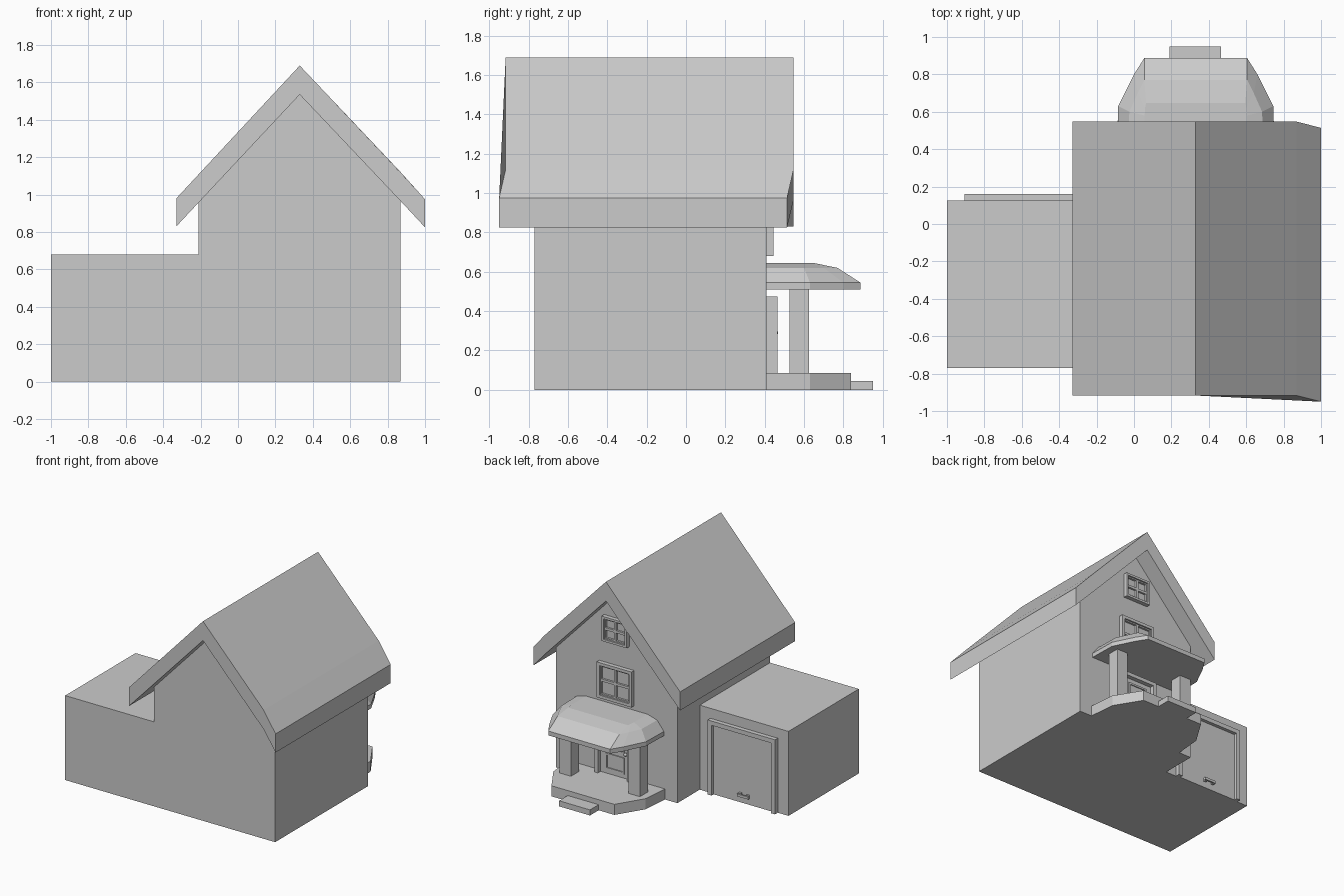
import bpy, bmesh
from mathutils import Vector

if "Cube" in bpy.data.objects:
    bpy.data.objects.remove(bpy.data.objects["Cube"])

CX = 0.33          # centre line of the main house
WALL = 0.41        # porch-side wall of the house


def finish(name, bm):
    bmesh.ops.recalc_face_normals(bm, faces=bm.faces)
    me = bpy.data.meshes.new(name)
    bm.to_mesh(me)
    bm.free()
    ob = bpy.data.objects.new(name, me)
    bpy.context.collection.objects.link(ob)
    return ob


def loft(name, rings):
    """Skin between closed rings of equal length and cap both ends."""
    bm = bmesh.new()
    vs = [[bm.verts.new(p) for p in r] for r in rings]
    n = len(rings[0])
    for a, b in zip(vs, vs[1:]):
        for i in range(n):
            j = (i + 1) % n
            bm.faces.new((a[i], a[j], b[j], b[i]))
    bm.faces.new(vs[0])
    bm.faces.new(vs[-1])
    return finish(name, bm)


def boxes(name, specs):
    """One object from boxes given as x0, x1, y0, y1, z0, z1."""
    bm = bmesh.new()
    for x0, x1, y0, y1, z0, z1 in specs:
        vs = bmesh.ops.create_cube(bm, size=1)["verts"]
        for v in vs:
            v.co = Vector((x1 if v.co.x > 0 else x0,
                           y1 if v.co.y > 0 else y0,
                           z1 if v.co.z > 0 else z0))
    return finish(name, bm)


def frame(x0, x1, y0, y1, z0, z1, t, sill=True):
    """Boxes of a rectangular frame, open at the bottom if sill is False."""
    low = z0 + t if sill else z0
    parts = [(x0, x0 + t, y0, y1, low, z1 - t), (x1 - t, x1, y0, y1, low, z1 - t),
             (x0, x1, y0, y1, z1 - t, z1)]
    if sill:
        parts.append((x0, x1, y0, y1, z0, z0 + t))
    return parts


def window(name, half, z0, z1, t):
    x0, x1, zc = CX - half, CX + half, (z0 + z1) / 2
    parts = frame(x0, x1, WALL - 0.01, WALL + 0.034, z0, z1, t)
    # two sashes of panes, then the glass
    for a, b in ((x0 + t, CX), (CX, x1 - t)):
        for c, d in ((z0 + t, zc), (zc, z1 - t)):
            parts += frame(a, b, WALL - 0.01, WALL + 0.022, c, d, 0.01)
    parts.append((x0 + t, x1 - t, WALL - 0.01, WALL + 0.006, z0 + t, z1 - t))
    boxes(name, parts)


def mirrored(half):
    """Complete a half outline (left side, wall to front) across the centre."""
    return half + [(2 * CX - x, y) for x, y in reversed(half)]


# House body with gable
gable = [(-0.21, 0), (0.87, 0), (0.87, 0.965), (CX, 1.535), (-0.21, 0.965)]
loft("house_body", [[(x, y, z) for x, z in gable] for y in (-0.77, WALL)])

# Roof: chevron section whose far right eave drifts towards the front
chevron = [(-0.33, 0.98), (CX, 1.69), (0.87, 1.12), (1, 0.975),
           (1, 0.825), (0.87, 0.965), (CX, 1.535), (-0.33, 0.83)]
loft("roof", [[(x, y - (0.033 if x > 0.9 else 0), z) for x, z in chevron]
              for y in (-0.917, 0.547)])

# Garage, door surround, door and handle
boxes("garage", [(-1, -0.21, -0.77, 0.125, 0, 0.68)])
boxes("garage_door_frame", frame(-0.905, -0.305, 0.12, 0.16, 0, 0.6, 0.035, False))
boxes("garage_door", [(-0.87, -0.34, 0.12, 0.133, 0, 0.565)])
boxes("garage_handle", [(-0.665, -0.565, 0.148, 0.16, 0.055, 0.075),
                        (-0.66, -0.64, 0.13, 0.15, 0.05, 0.08),
                        (-0.59, -0.57, 0.13, 0.15, 0.05, 0.08)])

# Gable windows
window("attic_window", 0.112, 1.145, 1.345, 0.018)
window("upper_window", 0.155, 0.68, 0.965, 0.024)

# Porch floor and step
floor = mirrored([(-0.1, WALL), (-0.08, 0.63), (0.05, 0.84)])
loft("porch_floor", [[(x, y, z) for x, y in floor] for z in (0, 0.085)])
boxes("porch_step", [(0.19, 0.465, 0.84, 0.95, 0, 0.045)])

# Porch posts
for side, s in (("left", -1), ("right", 1)):
    c = CX + s * 0.307
    boxes("porch_post_" + side, [(c - 0.05, c + 0.05, 0.525, 0.625, 0.085, 0.515)])

# Porch canopy: fascia and two rounded tiers
eave = [(-0.09, WALL), (-0.085, 0.63), (0, 0.80), (0.055, 0.887)]
tier = [(-0.03, WALL), (-0.025, 0.60), (0.02, 0.70), (0.055, 0.77)]
crown = [(0.055, WALL), (0.057, 0.58), (0.059, 0.62), (0.065, 0.648)]
loft("porch_roof", [[(x, y, z) for x, y in mirrored(h)] for h, z in
                    ((eave, 0.51), (eave, 0.545), (tier, 0.62), (crown, 0.645))])

# Front door with surround, raised panels and knob
boxes("door_frame", frame(CX - 0.16, CX + 0.16, WALL - 0.01, 0.465, 0.085, 0.475, 0.03, False))
boxes("door", [(CX - 0.13, CX + 0.13, WALL - 0.01, 0.43, 0.085, 0.445)]
      + frame(CX - 0.085, CX + 0.085, 0.43, 0.438, 0.28, 0.41, 0.015)
      + frame(CX - 0.085, CX + 0.085, 0.43, 0.438, 0.12, 0.25, 0.015))
bpy.ops.mesh.primitive_uv_sphere_add(segments=12, ring_count=8, radius=0.014,
                                     location=(0.222, 0.455, 0.29))
bpy.context.object.name = "door_knob"
boxes("door_knob_stem", [(0.217, 0.227, 0.43, 0.45, 0.285, 0.295)])
